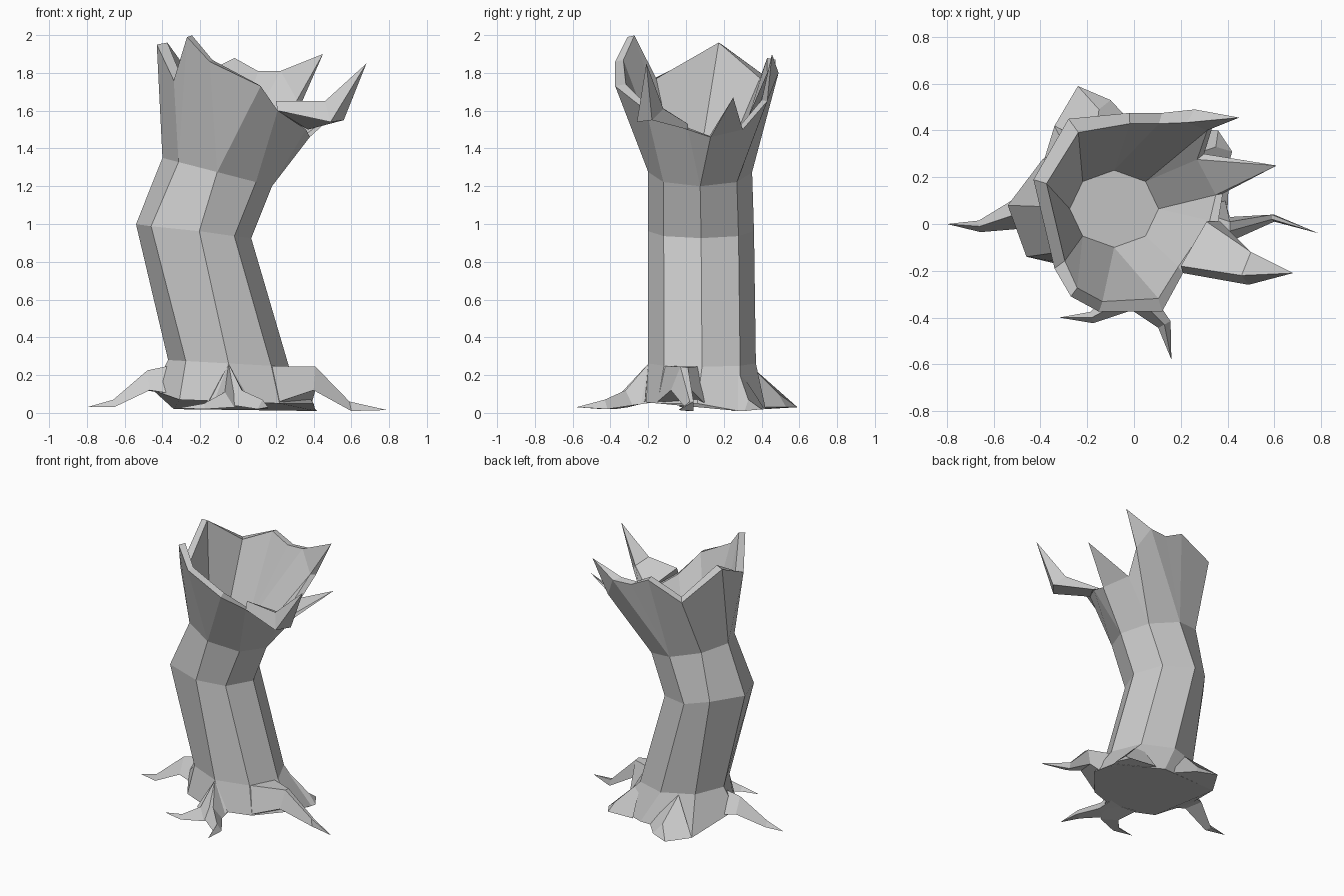
import bpy, bmesh, math
from mathutils import Vector

if "Cube" in bpy.data.objects:
    bpy.data.objects.remove(bpy.data.objects["Cube"])


def make(name, bm):
    bmesh.ops.remove_doubles(bm, verts=bm.verts, dist=0.0005)
    bmesh.ops.recalc_face_normals(bm, faces=bm.faces)
    me = bpy.data.meshes.new(name)
    bm.to_mesh(me)
    bm.free()
    ob = bpy.data.objects.new(name, me)
    bpy.context.collection.objects.link(ob)
    return ob


def octagon(bm, cx, cy, rx, ry, z, tilt):
    # eight-sided ring starting at -x, tilted about y
    ring = []
    for k in range(8):
        a = math.pi + k * math.pi / 4
        ring.append(bm.verts.new((cx + rx * math.cos(a), cy + ry * math.sin(a), z - tilt * math.cos(a))))
    return ring


def bridge(bm, a, b):
    n = len(a)
    for i in range(n):
        j = (i + 1) % n
        bm.faces.new((a[i], a[j], b[j], b[i]))


def stitch(bm, ring, rim, idx):
    # join an eight-point ring to a jagged rim; index None is a free splinter tip
    n = len(rim)
    for i in range(n):
        if idx[i] is None:
            bm.faces.new((rim[i - 1], rim[(i + 1) % n], rim[i]))
    keep = [i for i in range(n) if idx[i] is not None]
    for k, i in enumerate(keep):
        j = keep[(k + 1) % len(keep)]
        a, b = ring[idx[i]], ring[idx[j]]
        bm.faces.new((a, rim[j], rim[i]) if a is b else (a, b, rim[j], rim[i]))


def loft(name, sections):
    # skin through matching cross-sections, last one may be a single tip
    bm = bmesh.new()
    secs = [[bm.verts.new(p) for p in s] for s in sections if len(s) > 1]
    for a, b in zip(secs, secs[1:]):
        bridge(bm, a, b)
    bm.faces.new(secs[0])
    end = secs[-1]
    if len(sections[-1]) == 1:
        tip = bm.verts.new(sections[-1][0])
        for i in range(len(end)):
            bm.faces.new((end[i - 1], end[i], tip))
    else:
        bm.faces.new(end)
    return make(name, bm)


def limb(name, path, tip):
    # tapering three-sided root: x, y, bottom z, top z, half width
    pts = path + [tip]
    secs = []
    for i, (x, y, z0, z1, w) in enumerate(path):
        p, q = pts[max(i - 1, 0)], pts[i + 1]
        d = Vector((q[0] - p[0], q[1] - p[1], 0)).normalized()
        sx, sy = -d.y * w, d.x * w
        secs.append([(x + sx, y + sy, z0), (x - sx, y - sy, z0), (x, y, z1)])
    return loft(name, secs + [[tip]])


# Hollow trunk with flared foot
bm = bmesh.new()
foot = [bm.verts.new(p) for p in (
    (-.45, .06, .12), (-.31, -.15, .07), (-.05, -.25, .06), (.22, -.15, .05),
    (.40, .06, .05), (.41, .28, .01), (.08, .42, .03), (-.34, .42, .02))]
low = octagon(bm, -.05, .085, .32, .285, .262, .018)
mid = octagon(bm, -.235, .08, .305, .28, .962, .037)
# the bend leans a little to the front left
mid[1].co.x, mid[1].co.y = -.46, -.14
mid[2].co.x = -.205
mid[7].co.x = -.39
high = octagon(bm, -.11, .075, .29, .275, 1.275, .075)
bm.faces.new(foot)
bridge(bm, foot, low)
bridge(bm, low, mid)
bridge(bm, mid, high)

# Jagged rim: ring index, position, wall thickness share
rim = [(0, (-.43, .19, 1.95), .13), (1, (-.34, -.19, 1.76), .13),
       (1, (-.27, -.31, 1.99), .1), (2, (-.15, -.375, 1.86), .1),
       (2, (.12, -.375, 1.73), .13), (3, (.21, -.21, 1.60), .1),
       (4, (.36, .01, 1.50), .1), (4, (.38, .13, 1.46), .08),
       (None, (.61, .25, 1.67), 0), (5, (.30, .30, 1.50), .1),
       (5, (.34, .43, 1.65), .08), (None, (.45, .455, 1.90), 0),
       (6, (.26, .49, 1.80), .13), (6, (.12, .475, 1.80), .11),
       (6, (-.02, .475, 1.87), .11), (7, (-.28, .45, 1.76), .15)]
idx = [r[0] for r in rim]
outer = [bm.verts.new(r[1]) for r in rim]
inner = []
for _, p, t in rim:
    p = Vector(p)
    inner.append(bm.verts.new(p.lerp(Vector((0, .06, p.z + .08)), t)))
stitch(bm, high, outer, idx)
bridge(bm, outer, inner)
floor = octagon(bm, -.085, .065, .19, .165, 1.25, .04)
stitch(bm, floor, inner, idx)
bm.faces.new(floor)
make("hollow_trunk", bm)

# Broken branch on the rim
loft("broken_branch", [
    [(.21, -.21, 1.60), (.37, .01, 1.50), (.31, .01, 1.53), (.20, -.18, 1.65)],
    [(.49, -.26, 1.54), (.56, -.18, 1.55), (.50, -.12, 1.61), (.46, -.22, 1.65)],
    [(.68, -.21, 1.85)]])

# Roots
limb("left_root", [(-.22, .07, .08, .28, .15), (-.48, .05, .12, .225, .07),
                   (-.66, -.01, .03, .07, .025)], (-.80, 0, .03))
loft("right_root", [
    [(.22, -.15, .06), (.39, .10, .05), (.26, .06, .245), (.18, -.11, .248)],
    [(.40, -.08, .12), (.41, .03, .12), (.41, .01, .24), (.41, -.03, .245)],
    [(.60, .01, .01), (.60, .04, .01), (.59, .04, .06), (.59, .02, .06)],
    [(.79, -.04, .015)]])
limb("front_root", [(-.05, -.20, .06, .26, .12), (.02, -.32, .04, .12, .06),
                    (.13, -.43, .02, .07, .03)], (.16, -.58, .03))
limb("front_left_root", [(-.05, -.20, .06, .26, .12), (-.07, -.34, .03, .11, .06),
                         (-.18, -.40, .02, .05, .025)], (-.32, -.40, .025))
loft("back_left_root", [
    [(-.34, .42, .02), (.02, .40, .03), (-.17, .33, .26)],
    [(-.24, .59, .03), (-.10, .53, .03), (-.15, .49, .10)]])
loft("back_right_root", [
    [(.40, .24, .01), (.15, .41, .03), (.18, .27, .245)],
    [(.42, .31, .01), (.36, .40, .02), (.35, .33, .07)]])
